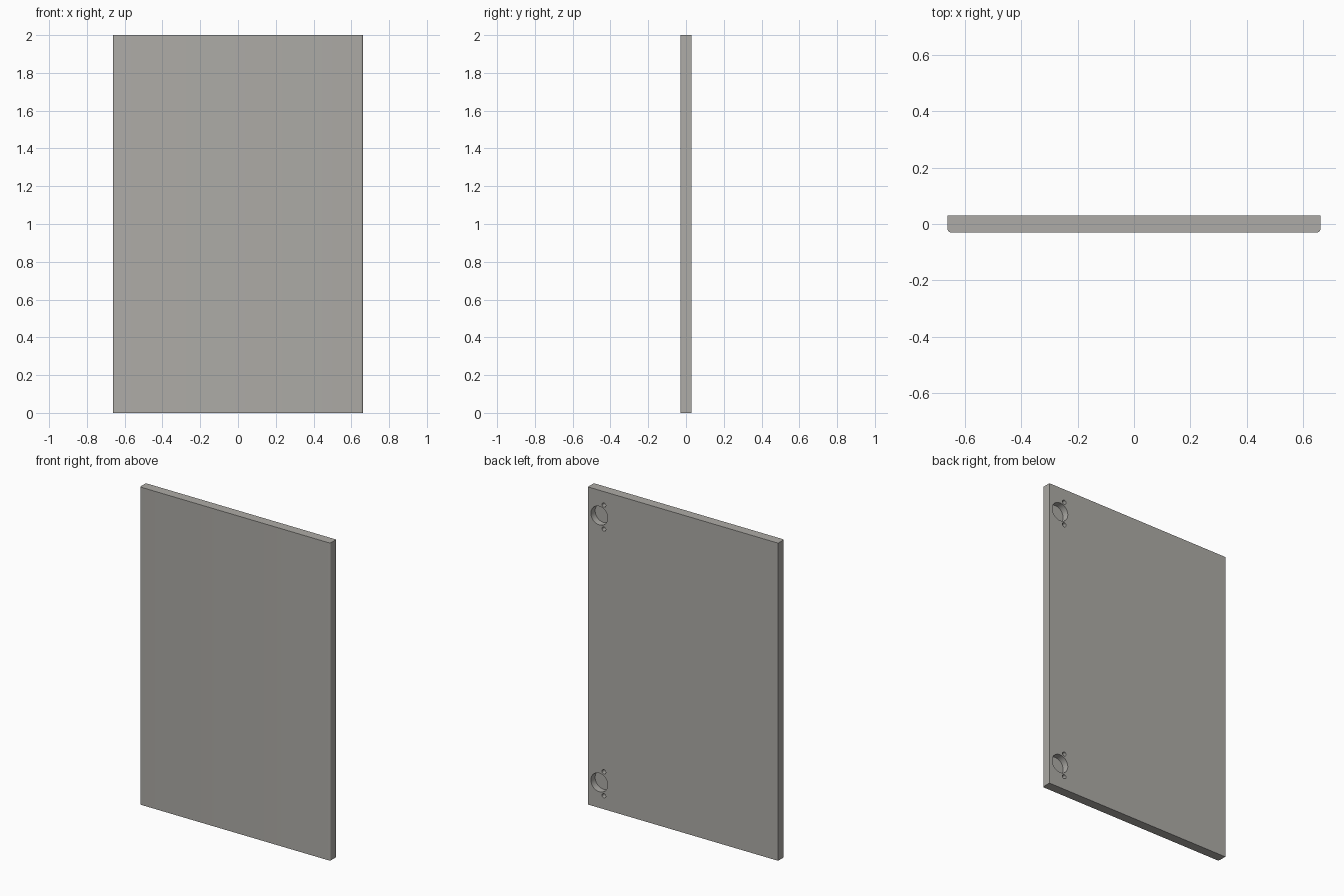
import bpy
import bmesh
from math import pi, radians, cos, sin

WIDTH, THICK, HEIGHT, ROUND = 1.326, 0.06, 2.0, 0.012
BACK = THICK / 2

if "Cube" in bpy.data.objects:
    bpy.data.objects.remove(bpy.data.objects["Cube"], do_unlink=True)

# Single painted finish
finish = bpy.data.materials.new("warm_grey")
finish.use_nodes = True
colour = (0.42, 0.41, 0.385, 1)
finish.diffuse_color = colour
finish.node_tree.nodes["Principled BSDF"].inputs["Base Color"].default_value = colour


def corner(cx, cy, start, steps=6):
    """Quarter-circle of profile points."""
    return [(cx + ROUND * cos(start + pi / 2 * i / steps),
             cy + ROUND * sin(start + pi / 2 * i / steps)) for i in range(steps + 1)]


# Door panel: plan profile with rounded front corners, extruded upwards
w = WIDTH / 2
profile = [(w, BACK), (-w, BACK)]
profile += corner(-w + ROUND, -BACK + ROUND, pi)
profile += corner(w - ROUND, -BACK + ROUND, 1.5 * pi)
bm = bmesh.new()
base = bm.faces.new([bm.verts.new((x, y, 0)) for x, y in profile])
top = bmesh.ops.extrude_face_region(bm, geom=[base])["geom"]
bmesh.ops.translate(bm, vec=(0, 0, HEIGHT),
                    verts=[v for v in top if isinstance(v, bmesh.types.BMVert)])
bmesh.ops.recalc_face_normals(bm, faces=bm.faces)
mesh = bpy.data.meshes.new("door_panel")
bm.to_mesh(mesh)
bm.free()
mesh.materials.append(finish)
door = bpy.data.objects.new("door_panel", mesh)
bpy.context.collection.objects.link(door)


def drill(x, z, radius, depth, sides):
    """Blind round hole bored into the back face."""
    bpy.ops.mesh.primitive_cylinder_add(vertices=sides, radius=radius, depth=depth * 2,
                                        location=(x, BACK, z), rotation=(pi / 2, 0, 0))
    cutter = bpy.context.object
    cutter.name = "hole_cutter"
    cutter.hide_render = True
    cutter.data.materials.append(finish)
    cut = door.modifiers.new("hole", "BOOLEAN")
    cut.operation, cut.solver, cut.object = "DIFFERENCE", "EXACT", cutter
    bpy.context.view_layer.objects.active = door
    bpy.ops.object.modifier_apply(modifier=cut.name)
    bpy.data.objects.remove(cutter, do_unlink=True)


# Hinge cups, each with a pair of screw holes
for z in (0.16, HEIGHT - 0.16):
    drill(0.583, z, 0.0585, 0.042, 48)
    for side in (-1, 1):
        drill(0.551, z + side * 0.0755, 0.0135, 0.038, 24)

bpy.ops.object.select_all(action="DESELECT")
door.select_set(True)
bpy.context.view_layer.objects.active = door
bpy.ops.object.shade_smooth_by_angle(angle=radians(30))
